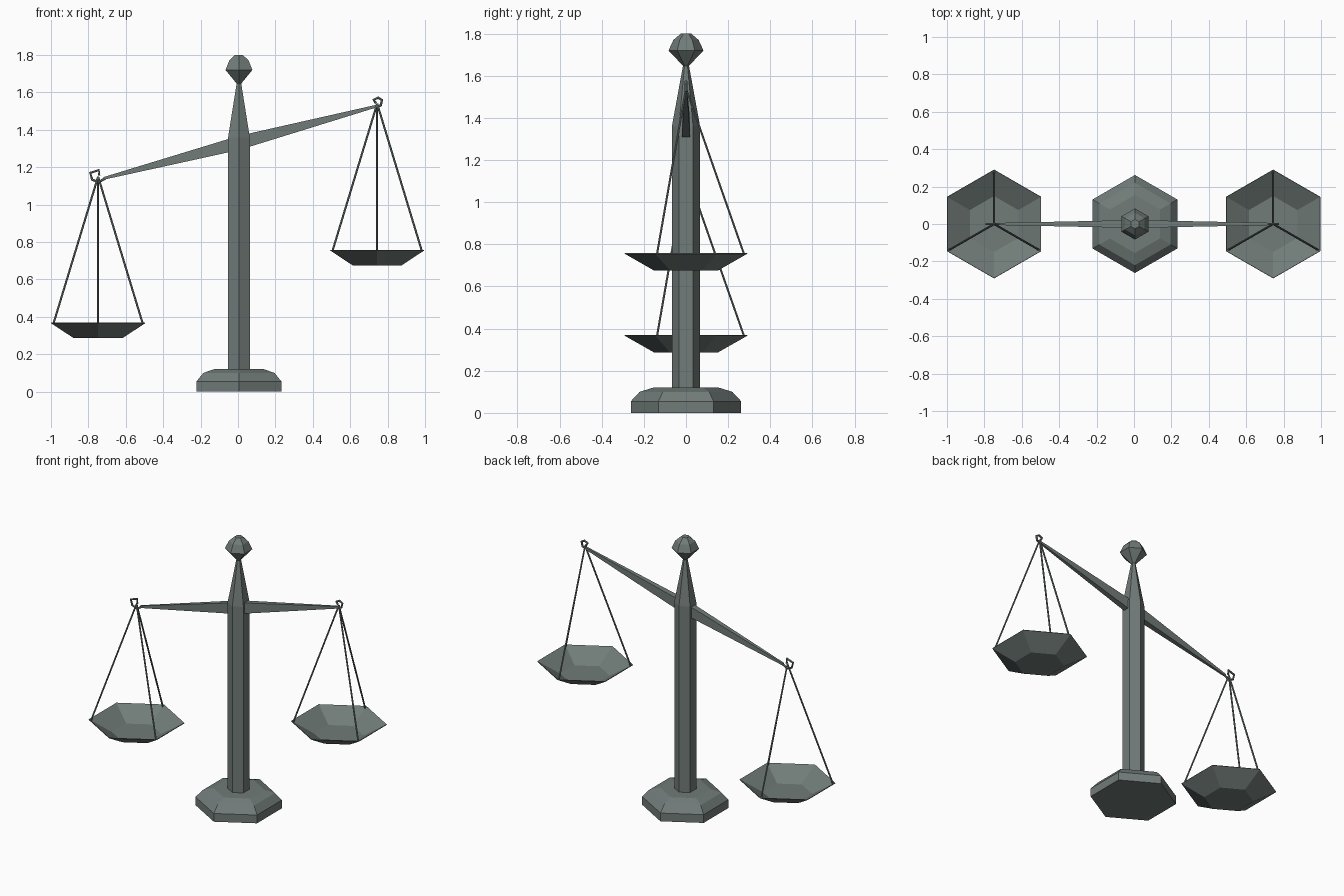
import bpy, bmesh, math
from mathutils import Vector

if "Cube" in bpy.data.objects:
    bpy.data.objects.remove(bpy.data.objects["Cube"], do_unlink=True)

COLOR = (0.165, 0.2, 0.19, 1)
metal = bpy.data.materials.new("grey green metal")
metal.use_nodes = True
metal.diffuse_color = COLOR
metal.node_tree.nodes["Principled BSDF"].inputs["Base Color"].default_value = COLOR

AXIS_X = 0.005


def add_object(name, bm):
    bmesh.ops.recalc_face_normals(bm, faces=bm.faces)
    mesh = bpy.data.meshes.new(name)
    bm.to_mesh(mesh)
    bm.free()
    mesh.materials.append(metal)
    obj = bpy.data.objects.new(name, mesh)
    bpy.context.collection.objects.link(obj)
    return obj


def loft(name, rings, cap_start=True, cap_end=True):
    """Skin a list of equally sized rings of points."""
    bm = bmesh.new()
    loops = [[bm.verts.new(p) for p in ring] for ring in rings]
    n = len(loops[0])
    for a, b in zip(loops, loops[1:]):
        for i in range(n):
            j = (i + 1) % n
            bm.faces.new((a[i], a[j], b[j], b[i]))
    if cap_start:
        bm.faces.new(loops[0])
    if cap_end:
        bm.faces.new(loops[-1])
    return add_object(name, bm)


def hexagon(x, radius, z):
    angles = [math.radians(90 + 60 * k) for k in range(6)]
    return [Vector((x + radius * math.cos(a), radius * math.sin(a), z)) for a in angles]


def hex_lathe(name, x, profile, **caps):
    return loft(name, [hexagon(x, r, z) for r, z in profile], **caps)


def rod(name, points, radius, sides=6):
    """Faceted rod along a path lying in one plane."""
    pts = [Vector(p) for p in points]
    rings = []
    for i, p in enumerate(pts):
        along = (pts[min(i + 1, len(pts) - 1)] - pts[max(i - 1, 0)]).normalized()
        ref = Vector((0, 1, 0)) if abs(along.y) < 0.9 else Vector((1, 0, 0))
        u = along.cross(ref).normalized()
        v = along.cross(u)
        turns = [math.tau * k / sides for k in range(sides)]
        rings.append([p + radius * (u * math.cos(t) + v * math.sin(t)) for t in turns])
    return loft(name, rings)


def beam_section(x, z, half_depth, half_height):
    corners = ((-1, -1), (1, -1), (1, 1), (-1, 1))
    return [Vector((x, sy * half_depth, z + sz * half_height)) for sy, sz in corners]


# Stepped base, post with tapering neck, and finial
hex_lathe("base", AXIS_X, [(0.262, 0), (0.262, 0.055), (0.22, 0.1), (0.155, 0.12)])
hex_lathe("post", AXIS_X, [(0.067, 0.11), (0.067, 1.36), (0.012, 1.66)])
hex_lathe("finial", AXIS_X,
          [(0.012, 1.645), (0.083, 1.72), (0.06, 1.77), (0.025, 1.8)])

# Tilted beam, thickest at the post
loft("beam", [beam_section(-0.72, 1.14, 0.006, 0.007),
              beam_section(AXIS_X, 1.33, 0.021, 0.038),
              beam_section(0.745, 1.528, 0.006, 0.007)])

# Curled hooks at the beam ends
rod("right_hook", [(-0.71, 0, 1.141), (-0.745, 0, 1.12), (-0.78, 0, 1.134),
                   (-0.79, 0, 1.17), (-0.743, 0, 1.185), (-0.743, 0, 1.155)], 0.007)
rod("left_hook", [(0.735, 0, 1.524), (0.763, 0, 1.53), (0.77, 0, 1.56),
                  (0.749, 0, 1.572), (0.725, 0, 1.56), (0.738, 0, 1.542)], 0.007)

# Hanging pans with three cords each
for side, x, rim_z, hook_z in (("right", -0.748, 0.368, 1.15), ("left", 0.744, 0.757, 1.54)):
    pan = hex_lathe(side + "_pan", x, [(0.15, rim_z - 0.08), (0.29, rim_z)], cap_end=False)
    shell = pan.modifiers.new("thickness", "SOLIDIFY")
    shell.thickness = 0.004
    shell.offset = 0
    corners = hexagon(x, 0.277, rim_z - 0.008)
    for number, corner in enumerate(corners[::2], 1):
        rod(f"{side}_cord_{number}", [(x, 0, hook_z), corner], 0.0055)
